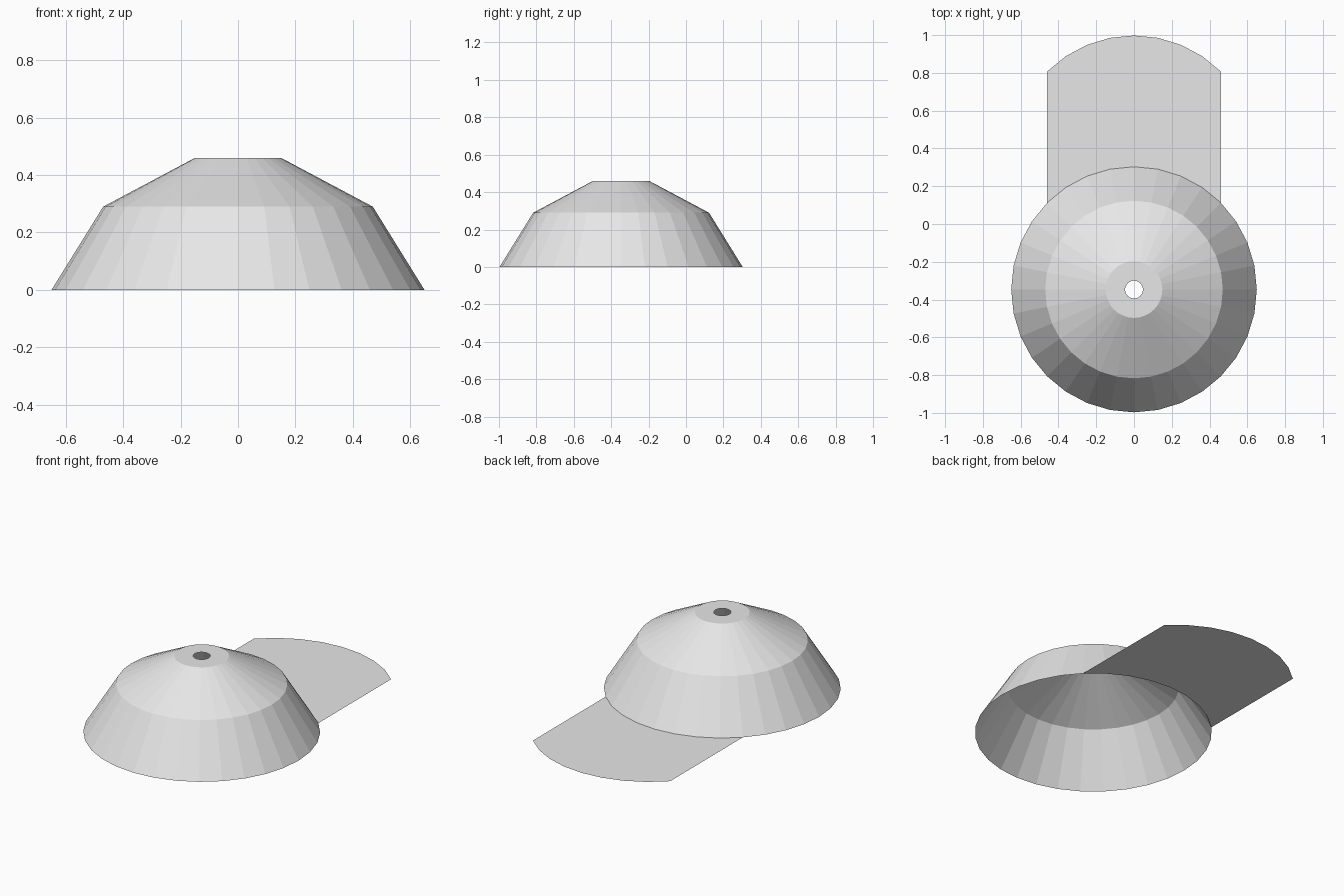
import bpy, bmesh, math

cube = bpy.data.objects.get("Cube")
if cube:
    bpy.data.objects.remove(cube, do_unlink=True)

SEGMENTS = 32
CENTRE_Y = -0.347
RIM_RADIUS = 0.65
BRIM_LENGTH = 0.695

grey = bpy.data.materials.new("light grey")
grey.use_nodes = True
colour = (0.8, 0.8, 0.8, 1.0)
grey.diffuse_color = colour
grey.node_tree.nodes["Principled BSDF"].inputs["Base Color"].default_value = colour


def add_object(name, bm):
    mesh = bpy.data.meshes.new(name)
    bm.to_mesh(mesh)
    bm.free()
    mesh.materials.append(grey)
    obj = bpy.data.objects.new(name, mesh)
    obj.location.y = CENTRE_Y
    bpy.context.collection.objects.link(obj)
    return obj


def ring_point(radius, step, z=0.0, shift_y=0.0):
    a = 2 * math.pi * step / SEGMENTS
    return (radius * math.sin(a), radius * math.cos(a) + shift_y, z)


# Crown: open faceted shell with a small hole in its flat top
profile = [(RIM_RADIUS, 0.0), (0.47, 0.29), (0.15, 0.46), (0.047, 0.46)]
bm = bmesh.new()
rings = [[bm.verts.new(ring_point(r, i, z)) for i in range(SEGMENTS)] for r, z in profile]
for low, high in zip(rings, rings[1:]):
    for i in range(SEGMENTS):
        j = (i + 1) % SEGMENTS
        bm.faces.new((low[j], low[i], high[i], high[j]))
add_object("crown", bm)

# Brim: the back quarter of the rim swept straight backwards as a thin sheet
bm = bmesh.new()
steps = range(-SEGMENTS // 8, SEGMENTS // 8 + 1)
inner = [bm.verts.new(ring_point(RIM_RADIUS, i)) for i in steps]
outer = [bm.verts.new(ring_point(RIM_RADIUS, i, 0.0, BRIM_LENGTH)) for i in steps]
for i in range(len(inner) - 1):
    bm.faces.new((inner[i], inner[i + 1], outer[i + 1], outer[i]))
add_object("brim", bm)
